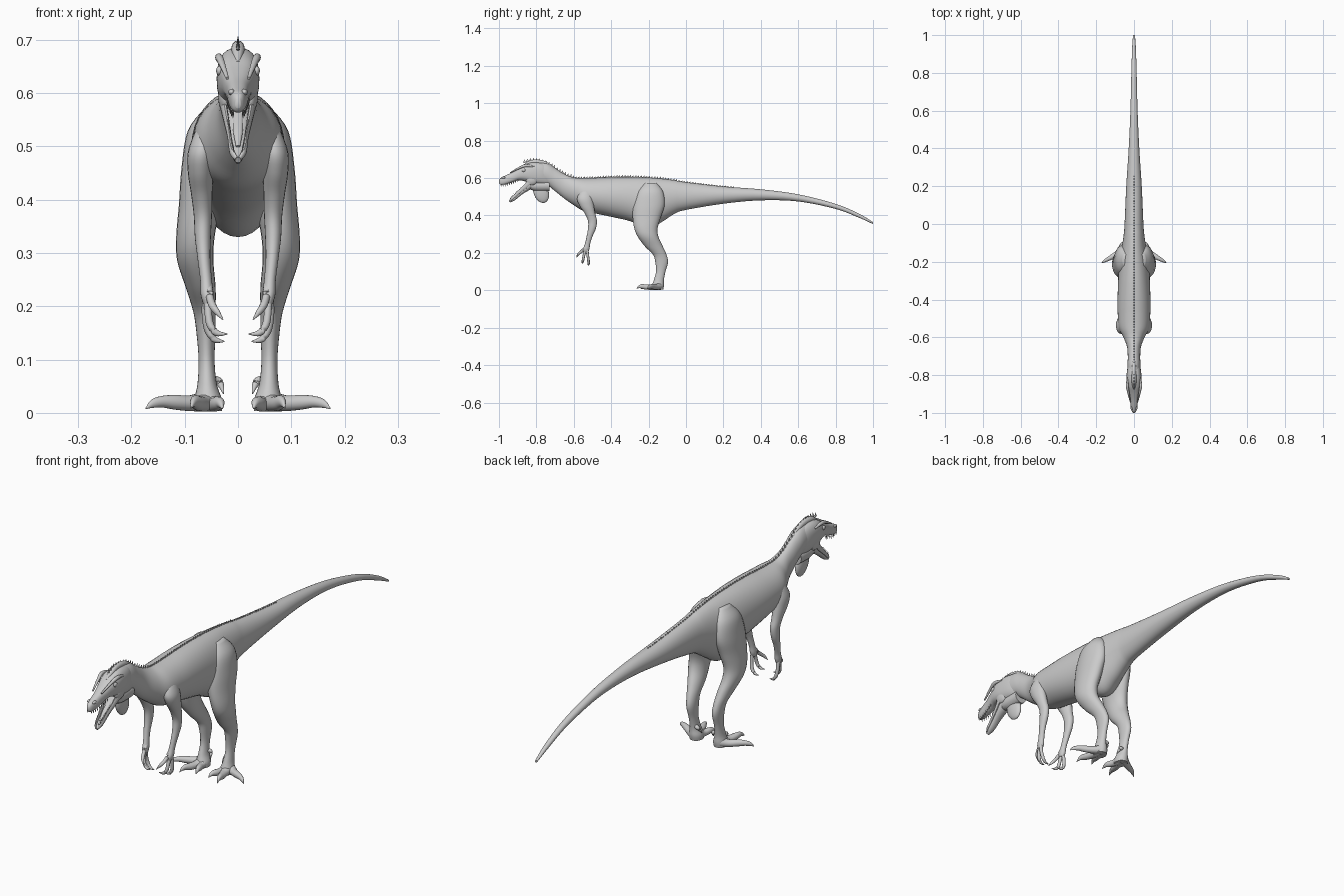
import bpy, bmesh, math
from mathutils import Vector

X, Y, Z = Vector((1, 0, 0)), Vector((0, 1, 0)), Vector((0, 0, 1))


def spline(rows, steps):
    """Catmull-Rom through rows of numbers."""
    out = []
    for i in range(len(rows) - 1):
        p = [rows[max(0, min(len(rows) - 1, i + k))] for k in (-1, 0, 1, 2)]
        for s in range(steps):
            t = s / steps
            out.append([0.5 * (2 * b + (c - a) * t + (2 * a - 5 * b + 4 * c - d) * t * t
                               + (3 * b - a - 3 * c + d) * t ** 3) for a, b, c, d in zip(*p)])
    return out + [list(rows[-1])]


def finish(bm, name, mirror=False):
    bmesh.ops.recalc_face_normals(bm, faces=bm.faces)
    me = bpy.data.meshes.new(name)
    bm.to_mesh(me)
    bm.free()
    ob = bpy.data.objects.new(name, me)
    bpy.context.collection.objects.link(ob)
    if mirror:
        ob.modifiers.new("mirror", "MIRROR")
    bpy.ops.object.select_all(action='DESELECT')
    ob.select_set(True)
    bpy.context.view_layer.objects.active = ob
    bpy.ops.object.shade_smooth_by_angle(angle=math.radians(50))
    return ob


def loft(name, rows, axes=None, mirror=False, n=24, steps=5, power=1.0):
    """Skin through stations (x, y, z, half width a, half width b)."""
    bm, rings = bmesh.new(), []
    pts = spline(rows, steps)
    for i, (x, y, z, a, b) in enumerate(pts):
        if axes:
            s, u = axes
        else:
            t = (Vector(pts[min(i + 1, len(pts) - 1)][:3]) - Vector(pts[max(i - 1, 0)][:3])).normalized()
            s = t.cross(Y if abs(t.z) > 0.75 else Z).normalized()
            u = s.cross(t)
        ring = []
        for k in range(n):
            c, d = math.cos(2 * math.pi * k / n), math.sin(2 * math.pi * k / n)
            c = math.copysign(abs(c) ** power, c)
            d = math.copysign(abs(d) ** power, d)
            ring.append(bm.verts.new(Vector((x, y, z)) + s * c * max(a, .0008) + u * d * max(b, .0008)))
        rings.append(ring)
    for r, q in zip(rings, rings[1:]):
        for k in range(n):
            bm.faces.new((r[k], r[(k + 1) % n], q[(k + 1) % n], q[k]))
    bm.faces.new(rings[0])
    bm.faces.new(rings[-1])
    return finish(bm, name, mirror)


def ellipsoid(name, centre, size, mirror=False, tilt=0):
    bm = bmesh.new()
    bmesh.ops.create_uvsphere(bm, u_segments=20, v_segments=12, radius=1)
    for v in bm.verts:
        p = Vector((v.co.x * size[0], v.co.y * size[1], v.co.z * size[2]))
        c, s = math.cos(tilt), math.sin(tilt)
        v.co = Vector(centre) + Vector((p.x, c * p.y - s * p.z, s * p.y + c * p.z))
    return finish(bm, name, mirror)


def spikes(name, items, mirror=False):
    """Small cones given as (base, tip, thickness)."""
    bm = bmesh.new()
    for base, tip, w in items:
        base, tip = Vector(base), Vector(tip)
        s = (tip - base).cross(Y).normalized()
        e = (tip - base).cross(s).normalized()
        ring = [bm.verts.new(base + d * w) for d in (s * .6, e * 1.3, -s * .6, -e * 1.3)]
        top = bm.verts.new(tip)
        for k in range(4):
            bm.faces.new((ring[k], ring[(k + 1) % 4], top))
        bm.faces.new(ring)
    return finish(bm, name, mirror)


def by_height(rows):
    # (y, top, bottom, half width) to loft stations
    return [(0, y, (t + b) / 2, w, (t - b) / 2) for y, t, b, w in rows]


# Body from neck to tail tip
body_rows = by_height([
    (-.79, .685, .575, .034), (-.74, .678, .56, .034), (-.70, .653, .53, .033),
    (-.65, .622, .49, .037), (-.60, .603, .455, .056), (-.55, .60, .425, .08),
    (-.48, .602, .41, .086), (-.40, .606, .393, .087), (-.30, .607, .37, .084),
    (-.20, .603, .33, .08), (-.13, .597, .365, .066), (-.06, .588, .41, .055),
    (.0, .578, .43, .05), (.2, .555, .463, .041), (.4, .54, .481, .028),
    (.6, .513, .475, .019), (.8, .462, .435, .014), (.93, .407, .386, .01), (1, .364, .354, .005)])
loft("body", body_rows, (X, Z), n=36)

# Skull with upper jaw
head_rows = by_height([
    (-.72, .66, .56, .022), (-.77, .68, .562, .036), (-.82, .685, .568, .04), (-.86, .672, .582, .038),
    (-.895, .65, .588, .03), (-.93, .63, .577, .022), (-.965, .614, .566, .018),
    (-.99, .602, .564, .012), (-1.0, .59, .572, .005)])
loft("head", head_rows, (X, Z), n=28, power=.8)
loft("brow_ridge", [(.02, -.94, .628, .003, .003), (.03, -.89, .655, .006, .006),
                    (.036, -.855, .667, .007, .008), (.034, -.81, .66, .003, .003)], mirror=True, n=10)
ellipsoid("eye", (.035, -.868, .642), (.006, .01, .009), True)
ellipsoid("nostril_bump", (.012, -.975, .602), (.006, .012, .006), True)

# Open lower jaw: floor, side rails and tongue
loft("lower_jaw", [(0, -.81, .585, .03, .028), (0, -.845, .552, .024, .018), (0, -.88, .522, .018, .01),
                   (0, -.92, .488, .014, .008), (0, -.943, .474, .006, .005)], n=20)
loft("jaw_rim", [(.028, -.835, .58, .006, .014), (.022, -.865, .55, .005, .011),
                 (.016, -.9, .519, .004, .008), (.012, -.93, .491, .004, .007),
                 (.003, -.945, .477, .003, .004)], mirror=True, n=10)
loft("tongue", [(0, -.85, .566, .01, .004), (0, -.89, .53, .009, .004), (0, -.92, .5, .004, .003)], n=12)
ellipsoid("cheek", (.024, -.825, .592), (.013, .032, .03), True)

# Teeth along both jaws
teeth = []
for i in range(9):
    f = i / 8
    y = -.9 - .09 * f
    zb = .59 - .022 * min(1, f * 1.5)
    teeth.append(((.021 - .012 * f, y, zb), (.02 - .012 * f, y + .002, zb - .014), .003))
    teeth.append(((.019 - .011 * f, -.88 - .055 * f, .54 - .052 * f),
                  (.019 - .011 * f, -.888 - .055 * f, .552 - .052 * f), .003))
spikes("teeth", teeth, True)

# Throat flap
ellipsoid("throat_flap", (0, -.775, .525), (.016, .04, .06), tilt=.35)
loft("throat", [(0, -.85, .56, .018, .014), (0, -.8, .56, .028, .03), (0, -.73, .56, .028, .03)], n=16)

# Crest on the crown and spines down the back
loft("crown_crest", [(0, -.88, .655, .004, .006), (0, -.84, .68, .012, .012), (0, -.8, .685, .012, .014),
                     (0, -.75, .677, .01, .012), (0, -.69, .64, .004, .008)], (X, Z), n=12)
ridge = [r for r in spline(body_rows, 10) if -.76 < r[1] < .3]
spines = []
for i in range(70):
    y = -.75 + i * .0145
    r = min(ridge, key=lambda q: abs(q[1] - y))
    z = r[2] + r[4]
    h = .012 if y < -.6 else .009 if y < -.05 else .005
    spines.append(((0, y, z - .004), (0, y + .006, z + h), .006))
for i in range(8):
    y = -.865 + i * .016
    z = .672 + .021 * math.sin(math.pi * (i + 2) / 10)
    spines.append(((0, y, z - .003), (0, y + .004, z + .016), .006))
spikes("back_spines", spines)

# Hind leg, horizontal sections from hip to foot
loft("hind_leg", [
    (.045, -.19, .575, .015, .03), (.058, -.192, .53, .036, .068), (.066, -.198, .46, .04, .084),
    (.072, -.21, .39, .039, .075), (.08, -.214, .33, .036, .062), (.08, -.202, .285, .034, .055),
    (.07, -.172, .235, .028, .048), (.063, -.14, .19, .021, .036), (.06, -.13, .15, .018, .034),
    (.059, -.135, .10, .015, .025), (.058, -.145, .055, .018, .027), (.056, -.15, .025, .026, .032),
    (.056, -.152, .004, .026, .03)], (X, Y), True)

# Toes with tapering claws
toes = {
    "outer_toe": [(.06, -.14, .022, .02, .02), (.09, -.158, .018, .016, .015), (.118, -.175, .02, .013, .014),
                  (.142, -.188, .021, .01, .011), (.16, -.199, .017, .006, .008), (.173, -.207, .008, .001, .001)],
    "middle_toe": [(.058, -.15, .022, .022, .02), (.066, -.185, .017, .017, .015), (.074, -.215, .018, .014, .014),
                   (.08, -.235, .021, .01, .012), (.084, -.25, .019, .006, .008), (.088, -.265, .009, .001, .001)],
    "inner_toe": [(.052, -.15, .022, .02, .02), (.045, -.18, .016, .014, .014), (.038, -.205, .018, .012, .013),
                  (.033, -.222, .018, .008, .009), (.029, -.24, .008, .001, .001)],
    "rear_toe": [(.05, -.135, .062, .009, .009), (.038, -.13, .06, .008, .008),
                 (.032, -.135, .052, .006, .006), (.027, -.145, .036, .001, .001)]}
for name, rows in toes.items():
    loft(name, rows, mirror=True, n=14)

# Arm from shoulder to wrist
loft("arm", [
    (.058, -.535, .535, .02, .03), (.068, -.54, .49, .026, .042), (.07, -.53, .45, .024, .038),
    (.068, -.513, .41, .02, .028), (.066, -.5, .37, .017, .024), (.066, -.503, .33, .015, .021),
    (.064, -.515, .29, .012, .016), (.06, -.526, .25, .011, .014), (.058, -.533, .222, .012, .017),
    (.057, -.536, .205, .008, .013)], (X, Y), True, n=20)

# Clawed fingers
fingers = [
    [(.056, -.53, .24, .008, .008), (.052, -.553, .213, .007, .008), (.047, -.568, .2, .007, .007),
     (.04, -.578, .19, .005, .006), (.028, -.585, .175, .001, .001)],
    [(.057, -.535, .225, .008, .008), (.056, -.545, .19, .007, .007), (.052, -.55, .165, .007, .007),
     (.04, -.553, .15, .005, .006), (.02, -.556, .148, .001, .001)],
    [(.059, -.53, .225, .008, .008), (.061, -.525, .185, .007, .007), (.056, -.521, .155, .007, .007),
     (.044, -.521, .138, .005, .006), (.025, -.522, .134, .001, .001)]]
for i, rows in enumerate(fingers):
    loft(f"finger_{i + 1}", rows, (X, Y) if i == 9 else None, True, n=12)
